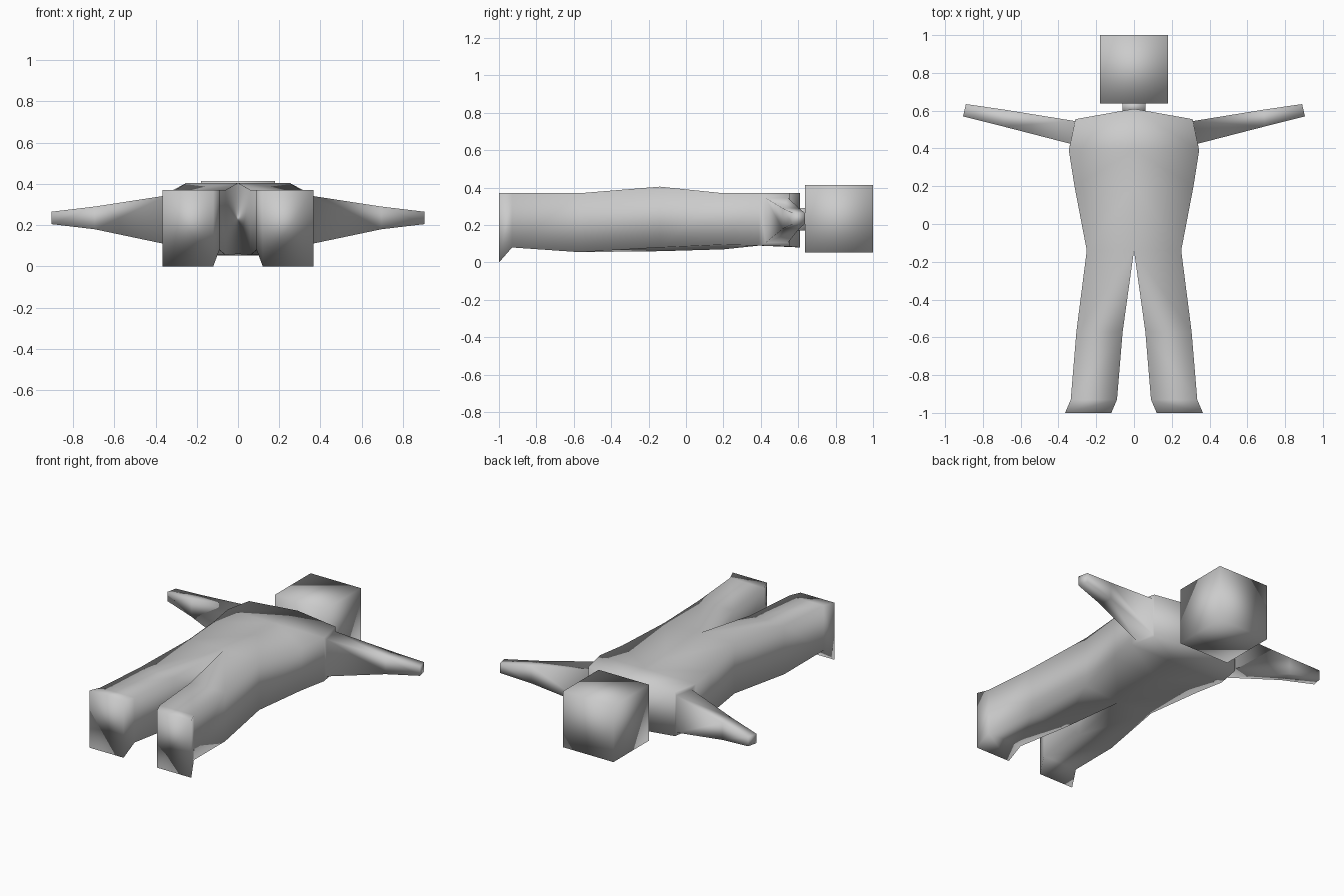
import bpy, bmesh

if "Cube" in bpy.data.objects:
    bpy.data.objects.remove(bpy.data.objects["Cube"])

grey = bpy.data.materials.new("plain_grey")
grey.diffuse_color = (0.6, 0.6, 0.6, 1)
grey.use_nodes = True
grey.node_tree.nodes["Principled BSDF"].inputs["Base Color"].default_value = grey.diffuse_color


def finish(name, bm):
    bmesh.ops.recalc_face_normals(bm, faces=bm.faces)
    for f in bm.faces:
        f.smooth = True
    mesh = bpy.data.meshes.new(name)
    bm.to_mesh(mesh)
    bm.free()
    mesh.materials.append(grey)
    bpy.context.collection.objects.link(bpy.data.objects.new(name, mesh))


def bridge(bm, a, b, skip=()):
    """Join two rings of four vertices, leaving out the listed sides."""
    for i in range(4):
        if i not in skip:
            j = (i + 1) % 4
            bm.faces.new((a[i], a[j], b[j], b[i]))


def box(name, x, y0, y1, z0, z1):
    bm = bmesh.new()
    rings = [[bm.verts.new((px, y, pz)) for px, pz in
              ((-x, z0), (x, z0), (x, z1), (-x, z1))] for y in (y0, y1)]
    bridge(bm, *rings)
    for r in rings:
        bm.faces.new(r)
    finish(name, bm)


# Body half: y inner, y outer, x inner, x outer, z low inner, z low outer, z high
sections = [
    (-1.00, -1.00, 0.12, 0.365, 0.00, 0.00, 0.37),    # sole
    (-0.93, -0.93, 0.09, 0.335, 0.08, 0.08, 0.37),    # ankle
    (-0.57, -0.57, 0.06, 0.305, 0.055, 0.055, 0.37),  # knee
    (-0.14, -0.14, 0.00, 0.25, 0.06, 0.08, 0.405),    # hip
    (0.20, 0.20, 0.00, 0.315, 0.07, 0.095, 0.37),     # ribs
    (0.39, 0.39, 0.00, 0.345, 0.09, 0.09, 0.37),      # armpit
    (0.61, 0.555, 0.00, 0.31, 0.08, 0.085, 0.37),     # shoulder
]
bm = bmesh.new()
rings = []
for yi, yo, xi, xo, zi, zo, zh in sections:
    rings.append([bm.verts.new(p) for p in
                  ((xi, yi, zi), (xo, yo, zo), (xo, yo, zh), (xi, yi, zh))])
for i in range(len(rings) - 1):
    skip = {3} if i >= 3 else set()      # no inner wall above the crotch
    if i == 5:
        skip.add(1)                      # opening for the arm
    bridge(bm, rings[i], rings[i + 1], skip)
bm.faces.new(rings[0])
bm.faces.new(rings[-1])

# Arm grown from the side opening: x and y of the lower edge, then the upper, z range
arm = [
    (0.338, 0.425, 0.313, 0.545, 0.105, 0.345),
    (0.695, 0.517, 0.685, 0.605, 0.18, 0.29),
    (0.905, 0.57, 0.89, 0.635, 0.205, 0.265),
]
last = [rings[5][1], rings[6][1], rings[6][2], rings[5][2]]
for xa, ya, xb, yb, z0, z1 in arm:
    ring = [bm.verts.new(p) for p in
            ((xa, ya, z0), (xb, yb, z0), (xb, yb, z1), (xa, ya, z1))]
    bridge(bm, last, ring)
    last = ring
bm.faces.new(last)

# Other half
bmesh.ops.mirror(bm, geom=bm.verts[:] + bm.edges[:] + bm.faces[:],
                 axis='X', merge_dist=0.0001)
bmesh.ops.remove_doubles(bm, verts=bm.verts, dist=0.0001)
finish("body", bm)

# Neck and head
box("neck", 0.06, 0.59, 0.65, 0.17, 0.29)
box("head", 0.18, 0.637, 1.0, 0.052, 0.415)
